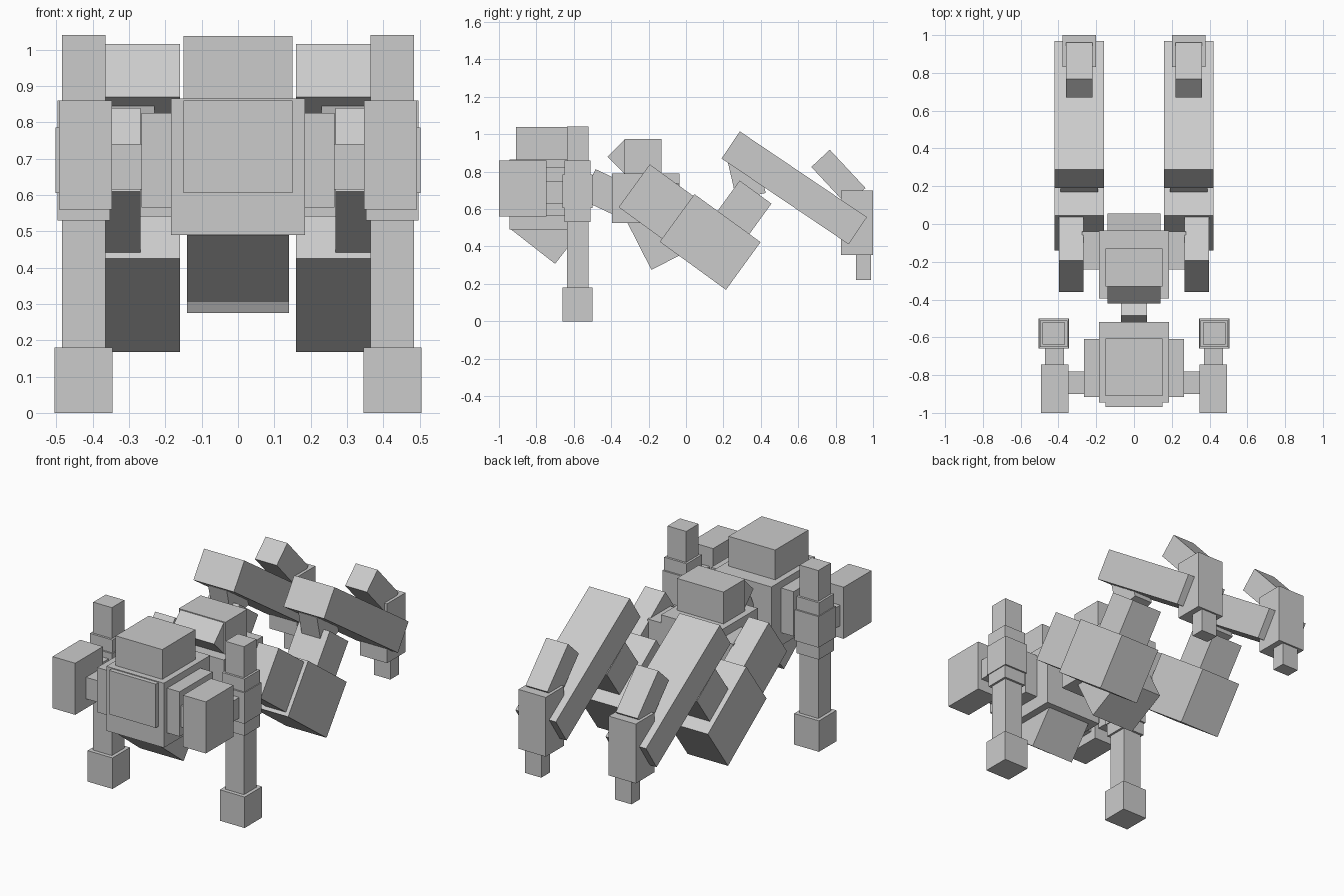
import bpy
from math import radians
from mathutils import Matrix, Vector

cube = bpy.data.objects.get("Cube")
if cube:
    bpy.data.objects.remove(cube, do_unlink=True)

grey = bpy.data.materials.new("plain_grey")
grey.use_nodes = True
colour = (.6, .6, .6, 1)
grey.diffuse_color = colour
grey.node_tree.nodes["Principled BSDF"].inputs["Base Color"].default_value = colour


def block(name, axis, width, corner, length, height, tilt=0):
    """Box centred on x = axis, grown from its (y, z) corner and tilted about x."""
    turn = Matrix.Rotation(radians(tilt), 3, "X")
    start = Vector((axis, *corner))
    centre = start + turn @ Vector((0, length, height)) / 2
    bpy.ops.mesh.primitive_cube_add(size=1, location=centre, rotation=turn.to_euler())
    box = bpy.context.object
    box.name = name
    box.scale = (width, length, height)
    box.data.materials.append(grey)


def middle(name, **shape):
    block(name, axis=0, **shape)


def pair(name, axis, **shape):
    block("left_" + name, axis=axis, **shape)
    block("right_" + name, axis=-axis, **shape)


def arm_column(name, width, depth, bottom, top):
    """Upright arm segment, all of them sharing one vertical axis."""
    pair(name, axis=arm_x, width=width, corner=(arm_y - depth / 2, bottom),
         length=depth, height=top - bottom)


# Shared axes, widths and slopes
arm_x, arm_y = .425, -.58
leg_x = .29
leg_width = .26
leg_slope = -36
body_width = .37
plate_width = .3
belly_width = .28

# Torso and head
middle("chest", width=body_width, corner=(-.945, .49), length=.425, height=.375)
middle("chest_plate", width=plate_width, corner=(-.97, .605), length=.1, height=.255)
middle("head", width=plate_width, corner=(-.91, .85), length=.305, height=.188)
middle("abdomen", width=belly_width, corner=(-.7, .307), length=.25, height=.305, tilt=52)
middle("spine", width=.14, corner=(-.56, .65), length=.3, height=.18, tilt=-25)

# Pelvis
middle("pelvis", width=body_width, corner=(-.395, .525), length=.36, height=.265)
middle("pelvis_top", width=plate_width, corner=(-.33, .775), length=.2, height=.2)
middle("pelvis_front", width=belly_width, corner=(-.42, .88), length=.25, height=.13, tilt=-45)
middle("pelvis_base", width=belly_width, corner=(-.185, .275), length=.27, height=.3, tilt=27)

# Shoulders and upper arms
pair("shoulder", axis=.22, width=.09, corner=(-.915, .565), length=.305, height=.26)
pair("shoulder_link", axis=.31, width=.1, corner=(-.9, .615), length=.12, height=.125)
pair("upper_arm", axis=.42, width=.146, corner=(-1, .56), length=.255, height=.3)
pair("elbow_link", axis=.42, width=.1, corner=(-.76, .63), length=.12, height=.12)

# Upright arm segments
arm_column("elbow_band", width=.155, depth=.16, bottom=.605, top=.785)
arm_column("elbow", width=.145, depth=.14, bottom=.53, top=.86)
arm_column("forearm", width=.12, depth=.115, bottom=.15, top=1.04)
arm_column("hand", width=.16, depth=.16, bottom=0, top=.18)

# Legs
pair("hip", axis=.23, width=.09, corner=(-.24, .54), length=.2, height=.2)
pair("thigh", axis=.333, width=.13, corner=(-.36, .61),
     length=.3, height=.283, tilt=leg_slope)
pair("lower_thigh", axis=leg_x, width=leg_width, corner=(-.14, .425),
     length=.437, height=.315, tilt=leg_slope)
pair("knee", axis=leg_x, width=.2, corner=(.14, .55),
     length=.21, height=.25, tilt=leg_slope)
pair("knee_link", axis=leg_x, width=.12, corner=(.27, .65),
     length=.16, height=.2, tilt=13)
pair("shin", axis=leg_x, width=leg_width, corner=(.19, .87),
     length=.82, height=.175, tilt=-34)

# Feet
pair("foot", axis=leg_x, width=.175, corner=(.83, .355), length=.17, height=.345)
pair("toe", axis=leg_x, width=.105, corner=(.91, .22), length=.08, height=.15)
pair("heel", axis=leg_x, width=.14, corner=(.67, .825), length=.28, height=.135, tilt=-47)
